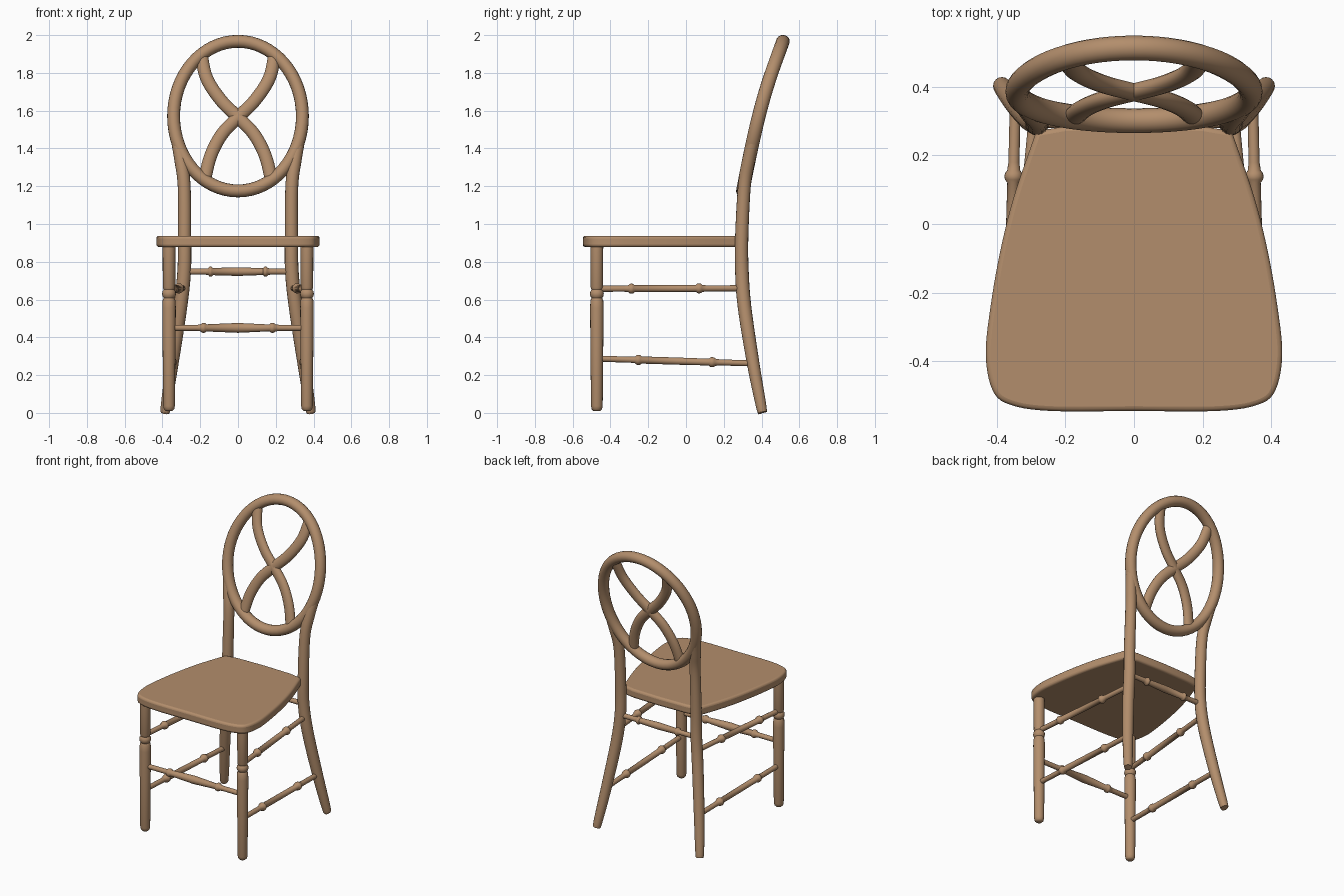
import bpy, bmesh, math
from mathutils import Vector

cube = bpy.data.objects.get("Cube")
if cube:
    bpy.data.objects.remove(cube, do_unlink=True)

wood = bpy.data.materials.new("warm wood")
WOOD = (0.45, 0.27, 0.15, 1)
wood.diffuse_color = WOOD
wood.use_nodes = True
bsdf = next(n for n in wood.node_tree.nodes if n.type == 'BSDF_PRINCIPLED')
bsdf.inputs["Base Color"].default_value = WOOD


def finish(name, bm, angle=50):
    bmesh.ops.recalc_face_normals(bm, faces=bm.faces)
    mesh = bpy.data.meshes.new(name)
    bm.to_mesh(mesh)
    bm.free()
    mesh.materials.append(wood)
    obj = bpy.data.objects.new(name, mesh)
    bpy.context.collection.objects.link(obj)
    bpy.ops.object.select_all(action='DESELECT')
    obj.select_set(True)
    bpy.context.view_layer.objects.active = obj
    bpy.ops.object.shade_smooth_by_angle(angle=math.radians(angle))
    return obj


def spline(points, steps=6):
    """Smooth curve through points of any dimension."""
    pts = [Vector(p) for p in points]
    pts = [2 * pts[0] - pts[1]] + pts + [2 * pts[-1] - pts[-2]]
    out = []
    for a, b, c, d in zip(pts, pts[1:], pts[2:], pts[3:]):
        for i in range(steps):
            t = i / steps
            out.append(0.5 * (2 * b + (c - a) * t + (2 * a - 5 * b + 4 * c - d) * t * t
                              + (3 * b - a - 3 * c + d) * t ** 3))
    return out + [pts[-2]]


def sweep(name, path, sizes, ref=(0, 1, 0), closed=False, sides=16):
    """Sweep an ellipse (width, depth) along a path; ref sets the depth direction."""
    bm = bmesh.new()
    rings, n = [], len(path)
    for i, (p, (w, d)) in enumerate(zip(path, sizes)):
        if closed:
            t = path[(i + 1) % n] - path[i - 1]
        else:
            t = path[min(i + 1, n - 1)] - path[max(i - 1, 0)]
        t.normalize()
        side = t.cross(Vector(ref)).normalized()
        up = side.cross(t)
        angles = [2 * math.pi * k / sides for k in range(sides)]
        rings.append([bm.verts.new(p + side * w * math.cos(a) + up * d * math.sin(a))
                      for a in angles])
    pairs = list(zip(rings, rings[1:]))
    if closed:
        pairs.append((rings[-1], rings[0]))
    else:
        bm.faces.new(rings[0])
        bm.faces.new(rings[-1])
    for a, b in pairs:
        for k in range(sides):
            m = (k + 1) % sides
            bm.faces.new((a[k], a[m], b[m], b[k]))
    return finish(name, bm)


def turned(name, start, end, profile, ref=(0, 1, 0)):
    """Turned rod: profile holds (fraction along, radius)."""
    a, b = Vector(start), Vector(end)
    return sweep(name, [a.lerp(b, t) for t, r in profile], [(r, r) for t, r in profile], ref)


def rail_profile(first, second, thick):
    """Thin rod with two beads and a slightly swollen middle."""
    prof = [(0, 0.016), (first - 0.05, 0.016)]
    for c, sgn in ((first, 1), (second, -1)):
        bead = [(-0.022, 0.018), (-0.012, 0.025), (0, 0.027), (0.012, 0.025), (0.022, 0.019)]
        prof += [(c + o, r) for o, r in bead]
        if sgn == 1:
            prof += [((first + second) / 2, thick)]
    return prof + [(second + 0.05, 0.016), (1, 0.016)]


# Seat: rounded outline tapering to the back
half = spline([(0, -0.545), (0.24, -0.545), (0.36, -0.527), (0.412, -0.485), (0.432, -0.38),
               (0.418, -0.24), (0.39, -0.08), (0.35, 0.08), (0.285, 0.27)], 5)
outline = half + [Vector((0.2, 0.285)), Vector((0, 0.29)), Vector((-0.2, 0.285))]
outline += [Vector((-p.x, p.y)) for p in reversed(half[1:])]
bm = bmesh.new()
base = bm.faces.new([bm.verts.new((p.x, p.y, 0.878)) for p in outline])
top = bmesh.ops.extrude_face_region(bm, geom=[base])["geom"]
bmesh.ops.translate(bm, vec=(0, 0, 0.059),
                    verts=[v for v in top if isinstance(v, bmesh.types.BMVert)])
seat = finish("seat", bm, 40)
bevel = seat.modifiers.new("soft edge", 'BEVEL')
bevel.width = 0.014
bevel.segments = 3
bevel.limit_method = 'ANGLE'
bevel.angle_limit = math.radians(50)


# Depth of the leaning back at a given height
lean = spline([(1.1, 0.29), (1.18, 0.302), (1.4, 0.346), (1.6, 0.393), (1.77, 0.443), (2.0, 0.525)], 8)


def back_y(z):
    for a, b in zip(lean, lean[1:]):
        if a.x <= z <= b.x:
            return a.y + (b.y - a.y) * (z - a.x) / (b.x - a.x)
    return lean[-1].y


# Oval back frame
oval = []
for i in range(64):
    a = 2 * math.pi * i / 64
    z = 1.571 + 0.396 * math.sin(a)
    oval.append(Vector((0.341 * math.cos(a), back_y(z), z)))
sweep("back_oval", oval, [(0.034, 0.036)] * len(oval), closed=True)

# Crossed splats inside the oval
strand = spline([(-0.195, 1.895), (-0.165, 1.77), (-0.09, 1.655), (0, 1.565),
                 (0.085, 1.475), (0.145, 1.36), (0.18, 1.22)])
for s, label in ((1, "falling"), (-1, "rising")):
    path = [Vector((s * p.x, back_y(p.y), p.y)) for p in strand]
    sweep(label + "_splat", path, [(0.034, 0.026)] * len(path))

for s, label in ((1, "left"), (-1, "right")):
    # Front legs with a turned collar
    turned(label + "_front_leg", (s * 0.365, -0.472, 0.01), (s * 0.365, -0.472, 0.89),
           [(0, 0.018), (0.01, 0.027), (0.03, 0.031), (0.4, 0.034), (0.62, 0.036), (0.665, 0.034),
            (0.68, 0.028), (0.69, 0.034), (0.705, 0.037), (0.72, 0.034), (0.73, 0.028),
            (0.745, 0.033), (1, 0.034)])

    # Back legs, sweeping up into the oval: x, y, z, radius
    leg = spline([(0.386, 0.403, 0.005, 0.018), (0.383, 0.4, 0.025, 0.027),
                  (0.348, 0.356, 0.26, 0.033), (0.305, 0.31, 0.56, 0.036),
                  (0.285, 0.296, 0.75, 0.036), (0.283, 0.295, 0.93, 0.035),
                  (0.285, 0.309, 1.2, 0.034), (0.303, 0.332, 1.34, 0.034),
                  (0.33, 0.365, 1.48, 0.03), (0.34, 0.383, 1.56, 0.022)])
    sweep(label + "_back_leg", [Vector((s * p[0], p[1], p[2])) for p in leg],
          [(p[3], p[3]) for p in leg])

    # Side rails
    turned(label + "_upper_side_rail", (s * 0.365, -0.47, 0.657), (s * 0.292, 0.3, 0.66),
           rail_profile(0.235, 0.70, 0.019), (0, 0, 1))
    turned(label + "_lower_side_rail", (s * 0.365, -0.47, 0.287), (s * 0.346, 0.352, 0.262),
           rail_profile(0.265, 0.74, 0.019), (0, 0, 1))

# Front and back rails
turned("front_rail", (-0.365, -0.472, 0.45), (0.365, -0.472, 0.45), rail_profile(0.25, 0.75, 0.026))
turned("back_rail", (-0.285, 0.296, 0.748), (0.285, 0.296, 0.748), rail_profile(0.245, 0.755, 0.023))
